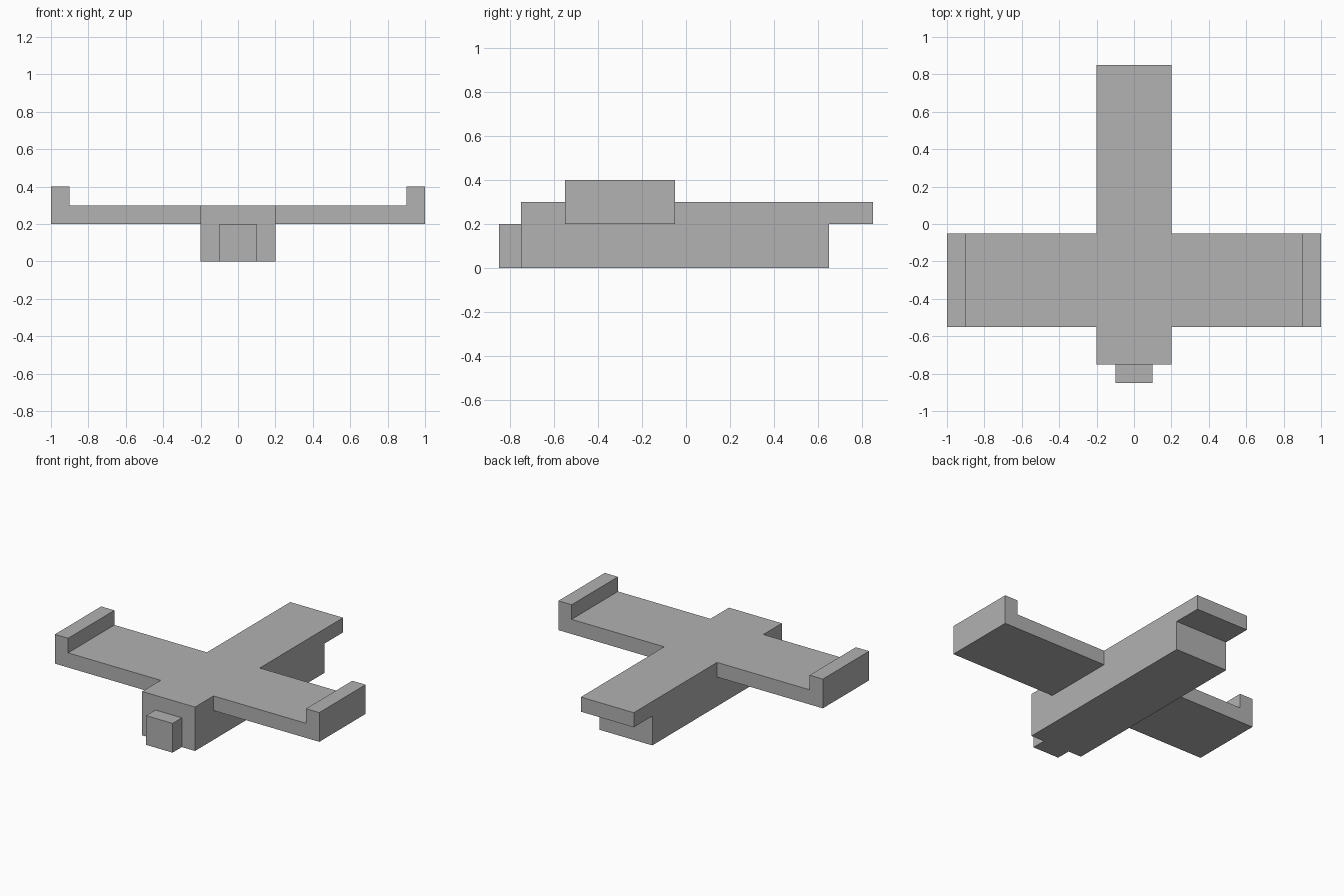
import bpy
import bmesh
from mathutils import Vector

cube = bpy.data.objects.get("Cube")
if cube:
    bpy.data.objects.remove(cube, do_unlink=True)

# Single plain grey
grey = bpy.data.materials.new("plain_grey")
grey.use_nodes = True
colour = (0.445, 0.445, 0.445, 1)
grey.diffuse_color = colour
grey.node_tree.nodes["Principled BSDF"].inputs["Base Color"].default_value = colour


def extrude_profile(name, points, direction):
    """Extrude a closed flat outline along a vector into a solid."""
    bm = bmesh.new()
    face = bm.faces.new([bm.verts.new(p) for p in points])
    result = bmesh.ops.extrude_face_region(bm, geom=[face], use_keep_orig=True)
    moved = [g for g in result["geom"] if isinstance(g, bmesh.types.BMVert)]
    bmesh.ops.translate(bm, verts=moved, vec=Vector(direction))
    bmesh.ops.recalc_face_normals(bm, faces=bm.faces[:])
    mesh = bpy.data.meshes.new(name)
    bm.to_mesh(mesh)
    bm.free()
    mesh.materials.append(grey)
    obj = bpy.data.objects.new(name, mesh)
    bpy.context.collection.objects.link(obj)
    return obj


# Fuselage with the overhanging tail: side outline swept across the width
side = [(-0.75, 0), (0.65, 0), (0.65, 0.2), (0.85, 0.2), (0.85, 0.3), (-0.75, 0.3)]
extrude_profile("fuselage", [(-0.2, y, z) for y, z in side], (0.4, 0, 0))

# Nose block
nose = [(-0.1, 0), (0.1, 0), (0.1, 0.2), (-0.1, 0.2)]
extrude_profile("nose", [(x, -0.85, z) for x, z in nose], (0, 0.1, 0))

# Wings with raised tips: front outline swept along the chord
wing = [(0.2, 0.2), (1, 0.2), (1, 0.4), (0.9, 0.4), (0.9, 0.3), (0.2, 0.3)]
for name, sign in (("left_wing", 1), ("right_wing", -1)):
    extrude_profile(name, [(sign * x, -0.55, z) for x, z in wing], (0, 0.5, 0))
